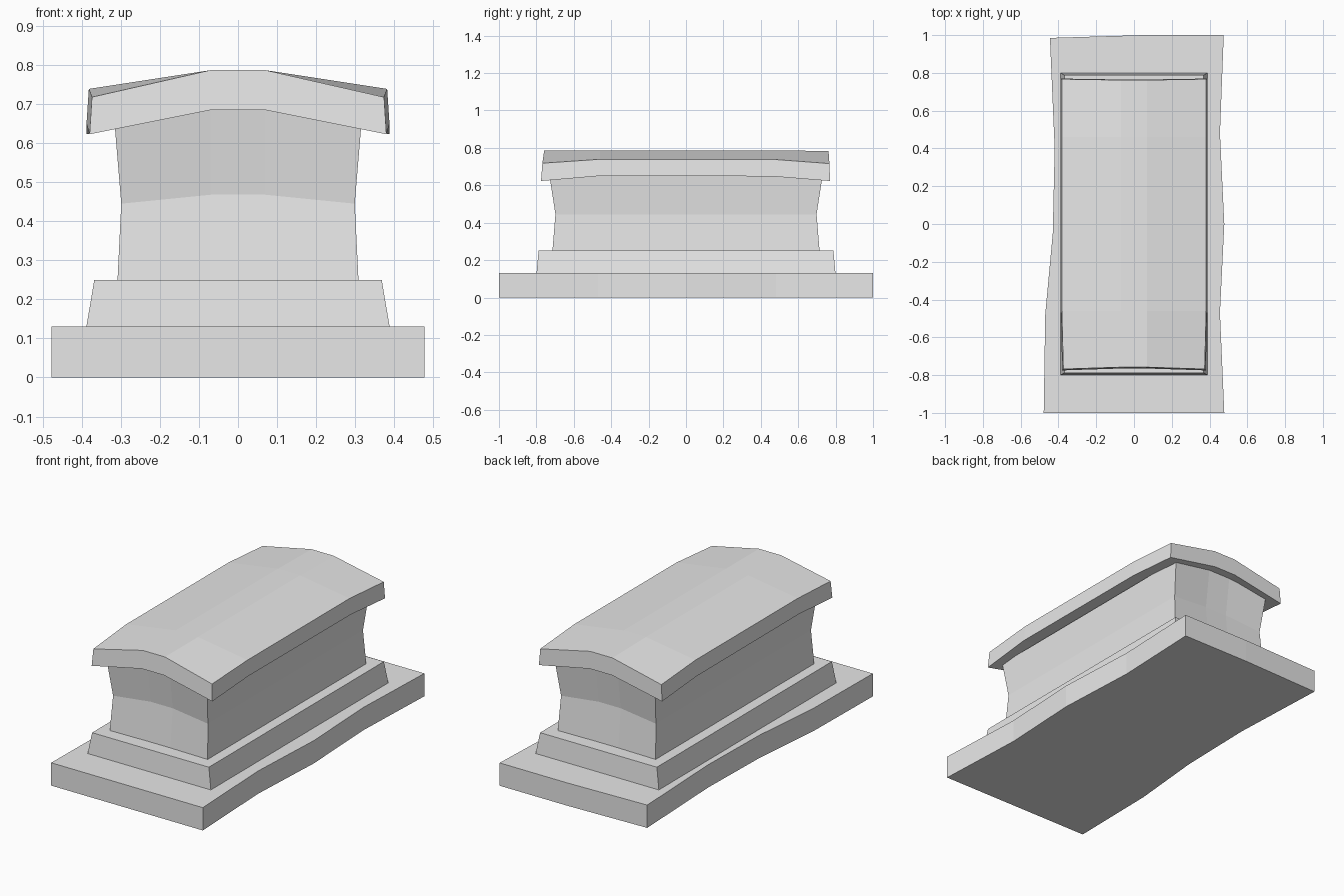
import bpy
import bmesh

cube = bpy.data.objects.get("Cube")
if cube:
    bpy.data.objects.remove(cube, do_unlink=True)

stone = bpy.data.materials.new("plain grey stone")
stone.use_nodes = True
GREY = (0.8, 0.8, 0.8, 1)
stone.diffuse_color = GREY
stone.node_tree.nodes["Principled BSDF"].inputs["Base Color"].default_value = GREY


def loft(name, rings):
    """Skin closed rings of equal length and cap both ends."""
    bm = bmesh.new()
    loops = [[bm.verts.new(p) for p in ring] for ring in rings]
    n = len(loops[0])
    for a, b in zip(loops, loops[1:]):
        for i in range(n):
            j = (i + 1) % n
            bm.faces.new((a[i], a[j], b[j], b[i]))
    bm.faces.new(loops[0][::-1])
    bm.faces.new(loops[-1])
    bmesh.ops.recalc_face_normals(bm, faces=bm.faces)
    mesh = bpy.data.meshes.new(name)
    bm.to_mesh(mesh)
    bm.free()
    mesh.materials.append(stone)
    obj = bpy.data.objects.new(name, mesh)
    bpy.context.collection.objects.link(obj)
    return obj


def rectangle(half_x, half_y, z):
    return [(sx * half_x, sy * half_y, z)
            for sx, sy in ((-1, -1), (1, -1), (1, 1), (-1, 1))]


# Worn plinth with uneven long edges
outline = [(-0.478, -1), (0.478, -1), (0.455, -0.47), (0.478, 0),
           (0.455, 0.48), (0.475, 1), (0.05, 1), (-0.445, 0.985),
           (-0.42, 0.4), (-0.43, -0.05), (-0.47, -0.48)]
loft("plinth", [[(x, y, z) for x, y in outline] for z in (0, 0.13)])

# Tapered step
loft("step", [rectangle(0.39, 0.80, 0.12), rectangle(0.368, 0.788, 0.25)])


# Waisted chest with slightly hollow ends and an arched top
def chest_ring(half_x, half_y, z, rise, hollow):
    front = [(-half_x, -half_y, z), (-0.07, hollow - half_y, z + rise),
             (0.07, hollow - half_y, z + rise), (half_x, -half_y, z)]
    return front + [(-x, -y, h) for x, y, h in front]


loft("chest", [chest_ring(0.309, 0.715, 0.24, 0, 0.005),
               chest_ring(0.299, 0.698, 0.445, 0.023, 0.01),
               chest_ring(0.316, 0.73, 0.65, 0.05, 0.012)])


# Arched lid whose long edges droop towards the corners
def lid_ring(y, half_x, edge_low, edge_high, crown, hollow, slant):
    low = [(-half_x, y, edge_low), (-0.07, y + hollow, 0.685),
           (0.07, y + hollow, 0.685), (half_x, y, edge_low)]
    high = [(half_x - 0.006, y + slant, edge_high),
            (0.07, y + hollow + slant, crown),
            (-0.07, y + hollow + slant, crown),
            (-half_x + 0.006, y + slant, edge_high)]
    return low + high


loft("lid", [lid_ring(-0.775, 0.38, 0.623, 0.718, 0.787, 0.01, 0.007),
             lid_ring(-0.46, 0.388, 0.65, 0.739, 0.787, 0, 0),
             lid_ring(0.46, 0.388, 0.648, 0.739, 0.787, 0, 0),
             lid_ring(0.77, 0.388, 0.623, 0.716, 0.783, -0.005, -0.003)])
